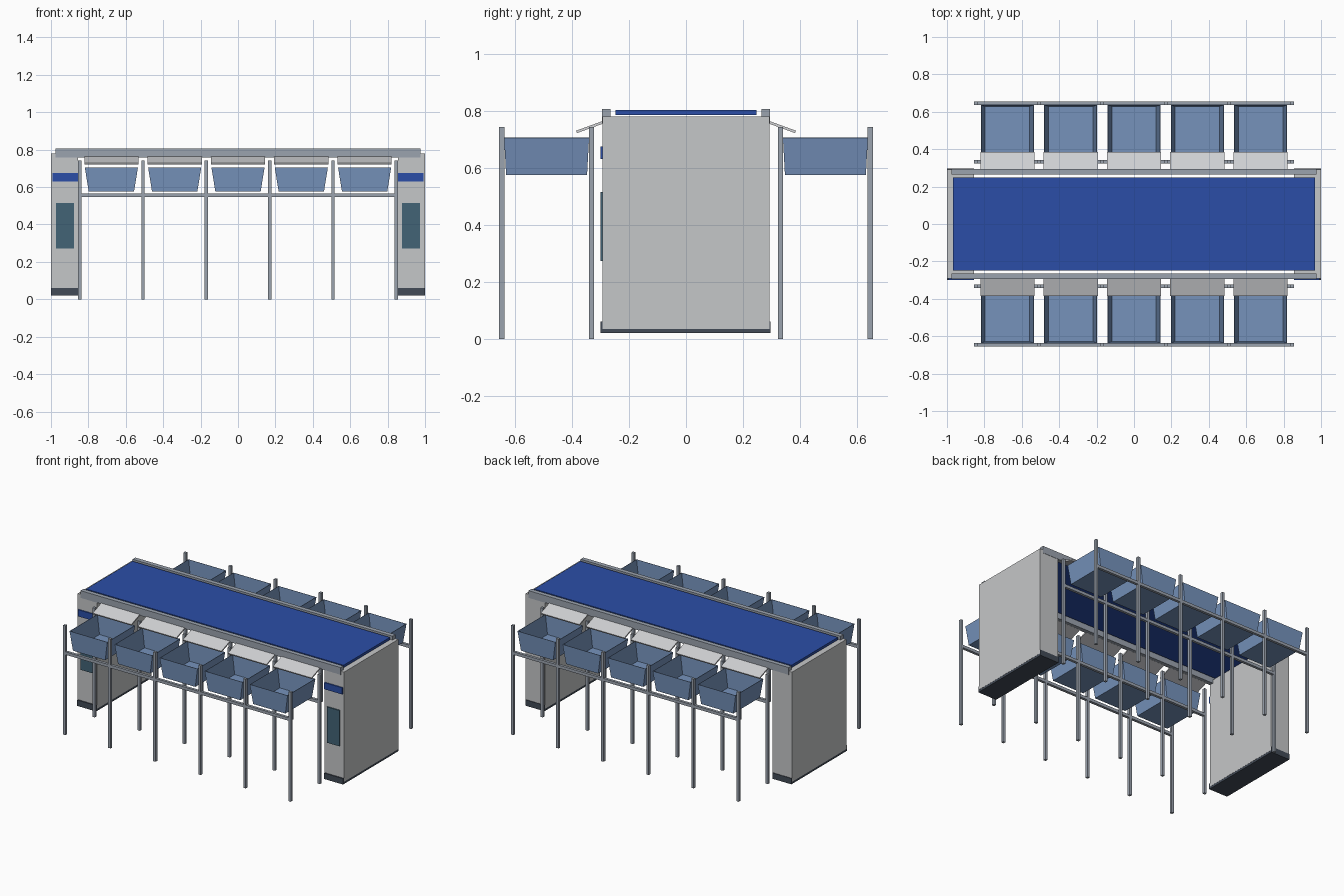
import bpy, bmesh, math
from mathutils import Matrix

cube = bpy.data.objects.get("Cube")
if cube:
    bpy.data.objects.remove(cube, do_unlink=True)


def material(name, r, g, b):
    m = bpy.data.materials.new(name)
    m.use_nodes = True
    m.diffuse_color = (r, g, b, 1)
    m.node_tree.nodes["Principled BSDF"].inputs["Base Color"].default_value = (r, g, b, 1)
    return m


cabinet_grey = material("cabinet_grey", 0.56, 0.57, 0.58)
steel = material("steel", 0.33, 0.37, 0.43)
belt_blue = material("belt_blue", 0.024, 0.076, 0.39)
bin_blue = material("bin_blue", 0.18, 0.29, 0.50)
plinth_dark = material("plinth_dark", 0.055, 0.07, 0.095)
panel_teal = material("panel_teal", 0.055, 0.125, 0.18)
chute_white = material("chute_white", 0.63, 0.64, 0.66)


def finish(name, bm, mat):
    mesh = bpy.data.meshes.new(name)
    bm.to_mesh(mesh)
    bm.free()
    mesh.materials.append(mat)
    obj = bpy.data.objects.new(name, mesh)
    bpy.context.collection.objects.link(obj)
    return obj


def box(name, x, y, z, mat):
    """Box from (min, max) pairs on each axis."""
    bm = bmesh.new()
    bmesh.ops.create_cube(bm, size=1)
    for v in bm.verts:
        for i, (lo, hi) in enumerate((x, y, z)):
            v.co[i] = lo if v.co[i] < 0 else hi
    return finish(name, bm, mat)


def around(c, width):
    return (c - width / 2, c + width / 2)


def mirrored(side, lo, hi):
    return tuple(sorted((side * lo, side * hi)))


def chute(name, x, side):
    """Thin sloping plate from the belt edge down to a bin."""
    bm = bmesh.new()
    bmesh.ops.create_cube(bm, size=1)
    bmesh.ops.scale(bm, vec=(0.29, 0.102, 0.009), verts=bm.verts)
    bmesh.ops.rotate(bm, matrix=Matrix.Rotation(-side * math.radians(20), 3, 'X'), verts=bm.verts)
    bmesh.ops.translate(bm, vec=(x, side * 0.336, 0.743), verts=bm.verts)
    return finish(name, bm, chute_white)


def tapered_bin(name, x, side):
    """Open tray, narrower at its base."""
    bm = bmesh.new()
    bmesh.ops.create_cube(bm, size=1)
    for v in bm.verts:
        top = v.co.z > 0
        hx, hy = (0.142, 0.149) if top else (0.121, 0.142)
        v.co = (math.copysign(hx, v.co.x), math.copysign(hy, v.co.y), 0.705 if top else 0.575)
    lid = max(bm.faces, key=lambda f: f.calc_center_median().z)
    bmesh.ops.delete(bm, geom=[lid], context='FACES_ONLY')
    bmesh.ops.translate(bm, vec=(x, side * 0.489, 0), verts=bm.verts)
    obj = finish(name, bm, bin_blue)
    wall = obj.modifiers.new("wall", 'SOLIDIFY')
    wall.thickness = 0.004
    return obj


# End cabinets with plinth, band and access panel on the front
for side, label in ((1, "left"), (-1, "right")):
    box(label + "_cabinet", mirrored(side, 0.855, 1.0), (-0.292, 0.292), (0.035, 0.78), cabinet_grey)
    box(label + "_plinth", mirrored(side, 0.856, 0.999), (-0.30, 0.296), (0.02, 0.06), plinth_dark)
    box(label + "_band", mirrored(side, 0.856, 0.992), (-0.30, -0.291), (0.63, 0.675), belt_blue)
    box(label + "_panel", mirrored(side, 0.878, 0.972), (-0.30, -0.291), (0.272, 0.515), panel_teal)

# Conveyor belt
box("belt", (-0.967, 0.967), (-0.248, 0.248), (0.785, 0.802), belt_blue)

pitch = 0.3385
for side, label in ((-1, "front"), (1, "back")):
    # Belt side rail
    box(label + "_belt_rail", (-0.977, 0.977), mirrored(side, 0.264, 0.294), (0.757, 0.806), steel)

    # Bin stand: two beams and two rows of posts
    for row, y in (("inner", 0.332), ("outer", 0.646)):
        box(f"{label}_{row}_beam", (-0.853, 0.853), around(side * y, 0.018), (0.546, 0.566), steel)
        for i in range(6):
            box(f"{label}_{row}_post_{i + 1}", around((i - 2.5) * pitch, 0.018),
                around(side * y, 0.018), (0, 0.742), steel)

    # Chutes and bins
    for i in range(5):
        x = (i - 2) * pitch
        chute(f"{label}_chute_{i + 1}", x, side)
        tapered_bin(f"{label}_bin_{i + 1}", x, side)
